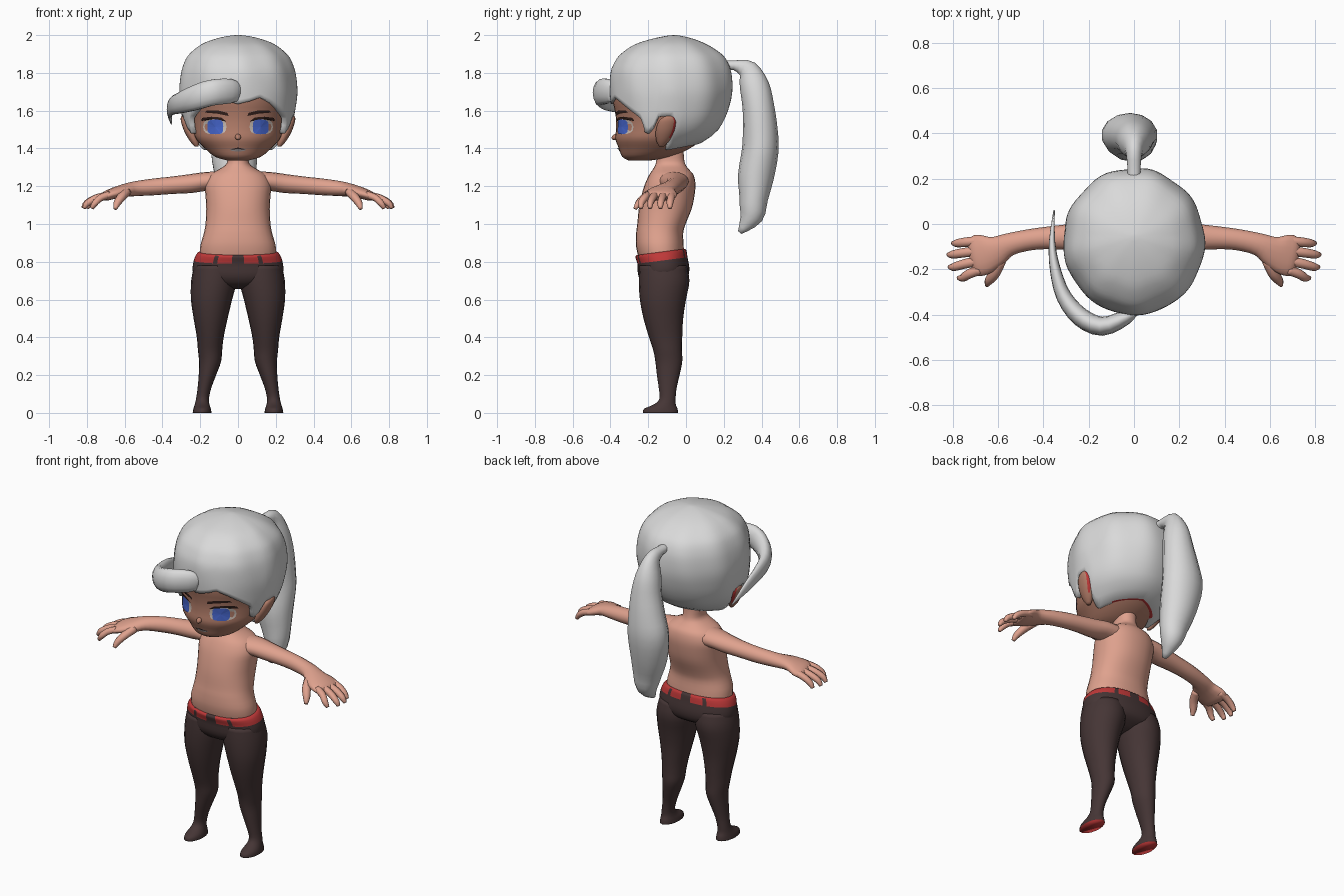
import bpy, bmesh, math
from mathutils import Vector
from mathutils.bvhtree import BVHTree


def mat(name, *c):
    m = bpy.data.materials.new(name)
    m.diffuse_color = (*c, 1)
    return m


HAIR = mat("silver hair", .70, .70, .70)
SKIN = mat("body skin", .74, .36, .27)
FACE = mat("face skin", .46, .21, .145)
CLOTH = mat("dark trousers", .06, .036, .036)
RED = mat("red trim", .52, .04, .04)
BLUE = mat("eye blue", .06, .13, .60)
WHITE = mat("eye white", .58, .50, .45)
DARK = mat("brow and lash", .035, .015, .012)
GREY = mat("mouth grey", .25, .22, .22)


def smooth_rows(rows, k=3):
    """Catmull-Rom resampling of a table of numbers."""
    out = []
    for i in range(len(rows) - 1):
        p = [rows[max(i - 1, 0)], rows[i], rows[i + 1], rows[min(i + 2, len(rows) - 1)]]
        for j in range(k):
            t = j / k
            out.append([.5 * (2 * b + (c - a) * t + (2 * a - 5 * b + 4 * c - d) * t * t
                              + (3 * b - a - 3 * c + d) * t ** 3) for a, b, c, d in zip(*p)])
    return out + [list(rows[-1])]


def interp(table, v):
    for a, b in zip(table, table[1:]):
        if v <= b[0]:
            t = max(0, (v - a[0]) / (b[0] - a[0]))
            return [p + (q - p) * t for p, q in zip(a, b)]
    return list(table[-1])


def loft(name, rings, mats, rule=None, caps=(True, True)):
    """Skin a list of equal rings; rule(centre, normal) picks the material slot."""
    bm = bmesh.new()
    vs = [[bm.verts.new(p) for p in r] for r in rings]
    n = len(vs[0])
    for a, b in zip(vs, vs[1:]):
        for i in range(n):
            bm.faces.new((a[i], a[(i + 1) % n], b[(i + 1) % n], b[i]))
    if caps[0]:
        bm.faces.new(vs[0])
    if caps[1]:
        bm.faces.new(vs[-1])
    bmesh.ops.recalc_face_normals(bm, faces=bm.faces)
    for f in bm.faces:
        f.smooth = True
        if rule:
            f.material_index = rule(f.calc_center_median(), f.normal)
    me = bpy.data.meshes.new(name)
    bm.to_mesh(me)
    bm.free()
    ob = bpy.data.objects.new(name, me)
    bpy.context.collection.objects.link(ob)
    for m in mats:
        me.materials.append(m)
    return ob


def ellipse(cx, cy, z, rx, ry, n=24, e=1.0):
    pw = lambda v: math.copysign(abs(v) ** e, v)
    return [(cx + rx * pw(math.sin(a)), cy - ry * pw(math.cos(a)), z)
            for a in (2 * math.pi * i / n for i in range(n))]


def body(name, rows, mats, rule=None, n=28, e=.9, shear=0):
    """Centred stack of rows (z, half width, front y, back y)."""
    rings = [ellipse(0, (f + b) / 2, z, rx, (b - f) / 2, n, e) for z, rx, f, b in smooth_rows(rows)]
    rings = [[(x, y, z + shear * (y + .13)) for x, y, z in r] for r in rings]
    return loft(name, rings, mats, rule)


def sweep(name, rows, mats, ref=(0, 0, 1), n=12, k=3):
    """Tube through rows (x, y, z, side radius, up radius)."""
    rows = smooth_rows(rows, k)
    pts = [Vector(r[:3]) for r in rows]
    rings = []
    for i, r in enumerate(rows):
        t = (pts[min(i + 1, len(pts) - 1)] - pts[max(i - 1, 0)]).normalized()
        a = Vector(ref).cross(t).normalized()
        b = t.cross(a)
        rings.append([pts[i] + a * r[3] * math.cos(u) + b * r[4] * math.sin(u)
                      for u in (2 * math.pi * j / n for j in range(n))])
    return loft(name, rings, mats)


# torso and neck
body("torso", [(.80, .20, -.245, -.01), (.88, .20, -.264, -.012), (.95, .181, -.264, -.015),
               (1.0, .172, -.258, -.002), (1.08, .168, -.25, .03), (1.15, .172, -.236, .045),
               (1.21, .175, -.218, .05), (1.26, .15, -.195, .04), (1.29, .10, -.175, .015),
               (1.32, .06, -.16, -.005), (1.37, .057, -.155, -.012), (1.44, .058, -.15, -.01)], [SKIN])


# hips with a red waistband broken by gaps
def band(c, nrm):
    h = c.z - .13 * (c.y + .13)
    gap = abs(c.x) < .035 or .11 < abs(c.x) < .125
    return 1 if .808 < h < .87 and not gap else 0


body("trouser_hips", [(.66, .07, -.16, -.07), (.69, .19, -.22, -.0), (.74, .238, -.252, .018),
                      (.806, .234, -.257, .008), (.848, .214, -.268, -.0), (.852, .19, -.24, -.02)],
     [CLOTH, RED], band, n=56, shear=.13)

# head
head = body("head", [(1.335, .05, -.30, -.2), (1.355, .12, -.337, -.08), (1.40, .175, -.355, .02),
                     (1.45, .222, -.374, .09), (1.50, .24, -.37, .15), (1.55, .252, -.37, .19),
                     (1.60, .264, -.377, .2), (1.66, .28, -.388, .21), (1.75, .28, -.38, .21),
                     (1.88, .22, -.28, .12), (1.93, .1, -.15, .02)], [FACE], n=40, e=1)
sweep("nose", [(0, -.35, 1.475, .01, .012), (0, -.38, 1.458, .016, .014), (0, -.392, 1.45, .004, .004)], [FACE], n=8)
bm = bmesh.new()
bm.from_mesh(head.data)
TREE = BVHTree.FromBMesh(bm)
bm.free()


def plate(name, outline, lift, m):
    """Thin painted detail: an (x, z) outline laid on the face."""
    n = len(outline)
    mid = (sum(p[0] for p in outline) / n, sum(p[1] for p in outline) / n)
    co = []
    for x, z in outline + [mid]:
        hit = TREE.ray_cast(Vector((x, -1, z)), Vector((0, 1, 0)))[0]
        co.append((x, hit.y - lift, z))
    area = sum(a[0] * b[1] - b[0] * a[1] for a, b in zip(outline, outline[1:] + outline[:1]))
    fs = [(i, (i + 1) % n, n) if area > 0 else ((i + 1) % n, i, n) for i in range(n)]
    me = bpy.data.meshes.new(name)
    me.from_pydata(co, [], fs)
    me.materials.append(m)
    bpy.context.collection.objects.link(bpy.data.objects.new(name, me))


def oval(cx, cz, rx, rz, e=.7, n=16):
    return [(p[0], -p[1]) for p in ellipse(cx, -cz, 0, rx, rz, n, e)]


plate("mouth", oval(0, 1.393, .042, .009, 1), .004, GREY)
plate("mouth_line", [(-.045, 1.393), (0, 1.398), (.045, 1.393), (0, 1.405)], .007, DARK)

for s, side in ((1, "left"), (-1, "right")):
    # eyes and brows
    plate(side + "_eye_white", oval(s * .123, 1.515, .062, .040), .003, WHITE)
    plate(side + "_iris", oval(s * .120, 1.514, .042, .039, .55), .006, BLUE)
    plate(side + "_lash", [(s * x, z) for x, z in
          [(.06, 1.542), (.09, 1.553), (.15, 1.556), (.195, 1.545), (.19, 1.562), (.14, 1.568), (.09, 1.564)]], .008, DARK)
    plate(side + "_brow", [(s * x, z) for x, z in
          [(.05, 1.572), (.11, 1.584), (.175, 1.59), (.165, 1.602), (.11, 1.602), (.055, 1.588)]], .006, DARK)

    # ear, hollow red at the back
    ear = [ellipse(s * (.258 + .035 * (z - 1.5) / .08), -.108 + .25 * (z - 1.5), z, rx, ry, 16)
           for z, rx, ry in smooth_rows([(1.41, .01, .012), (1.44, .024, .034), (1.49, .031, .05),
                                         (1.54, .026, .048), (1.565, .016, .03), (1.575, .004, .008)])]
    loft(side + "_ear", ear, [FACE, RED], lambda c, nr: 1 if nr.y > .5 and abs(c.x) > .25 else 0)

    # arm and palm
    sweep(side + "_arm", [(s * x, y, z, a, b) for x, y, z, a, b in
          [(.08, -.07, 1.225, .085, .055), (.17, -.06, 1.225, .075, .05), (.25, -.058, 1.214, .062, .05),
           (.35, -.06, 1.205, .052, .046), (.45, -.068, 1.196, .047, .044), (.55, -.09, 1.186, .05, .039),
           (.61, -.12, 1.175, .068, .034), (.66, -.135, 1.162, .088, .03), (.70, -.14, 1.148, .09, .026),
           (.72, -.143, 1.138, .07, .016)]], [SKIN], n=16)
    # fingers: knuckle y, tip x, tip y
    for name, ky, tx, ty in (("little", -.075, .80, -.085), ("ring", -.118, .82, -.135),
                             ("middle", -.162, .815, -.19), ("index", -.202, .775, -.238)):
        sweep(f"{side}_{name}_finger",
              [(s * .68, ky, 1.155, .022, .02), (s * (.68 + tx) / 2, (ky + ty) / 2, 1.138, .021, .019),
               (s * (tx - .018), ty, 1.11, .018, .017), (s * tx, ty, 1.083, .010, .010)], [SKIN], n=8)
    sweep(side + "_thumb", [(s * .59, -.16, 1.17, .026, .024), (s * .615, -.215, 1.145, .025, .022),
                            (s * .64, -.25, 1.11, .02, .019), (s * .65, -.27, 1.08, .01, .01)], [SKIN], n=8)

    # leg with red sole
    leg = [ellipse(s * cx, cy, z, rx, ry, 20) for z, cx, cy, rx, ry in smooth_rows(
        [(0, .19, -.135, .05, .093), (.022, .19, -.133, .046, .088), (.045, .19, -.112, .039, .058),
         (.075, .188, -.098, .034, .043), (.13, .178, -.097, .036, .047), (.20, .162, -.094, .046, .060),
         (.27, .148, -.091, .058, .071), (.33, .148, -.097, .064, .076), (.40, .147, -.108, .071, .088),
         (.50, .145, -.12, .090, .105), (.60, .140, -.122, .109, .122), (.70, .127, -.116, .121, .134),
         (.78, .12, -.122, .112, .125)])]
    loft(side + "_leg", leg, [CLOTH, RED], lambda c, nr: 1 if c.z < .003 and nr.z < -.7 else 0)

# hair cap: profile (z, half width, front y, back y) and hairline (degrees from front, z)
SHAPE = [(1.36, .17, -.33, -.03), (1.40, .20, -.355, .03), (1.45, .243, -.383, .115), (1.50, .274, -.385, .172),
         (1.55, .292, -.388, .20), (1.60, .302, -.395, .222), (1.70, .313, -.402, .246), (1.80, .302, -.397, .242),
         (1.86, .282, -.372, .222), (1.90, .257, -.342, .192), (1.95, .195, -.27, .115), (1.98, .12, -.18, .04),
         (1.995, .055, -.11, -.02), (2.0, .01, -.07, -.05)]
LINE = [(0, 1.635), (12, 1.65), (22, 1.67), (35, 1.64), (48, 1.60), (60, 1.56), (69, 1.47), (74, 1.49),
        (79, 1.57), (95, 1.57), (102, 1.43), (110, 1.39), (140, 1.41), (180, 1.43)]
SHAPE = smooth_rows(SHAPE)
N, M = 96, 26
rings = []
for j in range(-1, M + 1):
    t = max(j, 0) / M
    ring = []
    for i in range(N):
        a = 2 * math.pi * i / N
        deg = math.degrees(min(a, 2 * math.pi - a))
        zh = interp(LINE, deg)[1]
        z = zh + (2 - zh) * math.sin(t * math.pi / 2)
        _, rx, f, b = interp(SHAPE, z)
        k = 1 + .014 * math.sin(9 * a + 4 * z) * math.sin(math.pi * t)
        if j < 0:
            k = .9
        ring.append((k * rx * math.sin(a), (f + b) / 2 - k * (b - f) / 2 * math.cos(a), z))
    rings.append(ring)
loft("hair_cap", rings, [HAIR, RED],
     lambda c, nr: 1 if c.z < 1.46 and c.y > -.02 and nr.z < -.9 else 0, caps=(False, True))

# curled fringe lock
sweep("fringe_lock", [(.005, -.39, 1.69, .015, .045), (-.04, -.415, 1.703, .033, .066), (-.14, -.452, 1.695, .042, .07),
                      (-.235, -.412, 1.665, .042, .066), (-.31, -.32, 1.64, .034, .056), (-.348, -.2, 1.625, .024, .048),
                      (-.362, -.08, 1.595, .014, .036), (-.353, .06, 1.53, .003, .004)], [HAIR], n=14)

# ponytail
sweep("ponytail", [(0, .20, 1.835, .03, .03), (0, .255, 1.84, .026, .03), (0, .325, 1.815, .055, .04),
                   (0, .362, 1.73, .078, .07), (0, .383, 1.62, .084, .09), (-.01, .393, 1.50, .092, .11),
                   (-.02, .393, 1.39, .097, .125), (-.01, .37, 1.25, .095, .11), (.01, .358, 1.13, .075, .085),
                   (.02, .345, 1.04, .062, .06), (.02, .285, .955, .012, .012)], [HAIR], ref=(1, 0, 0), n=14)
